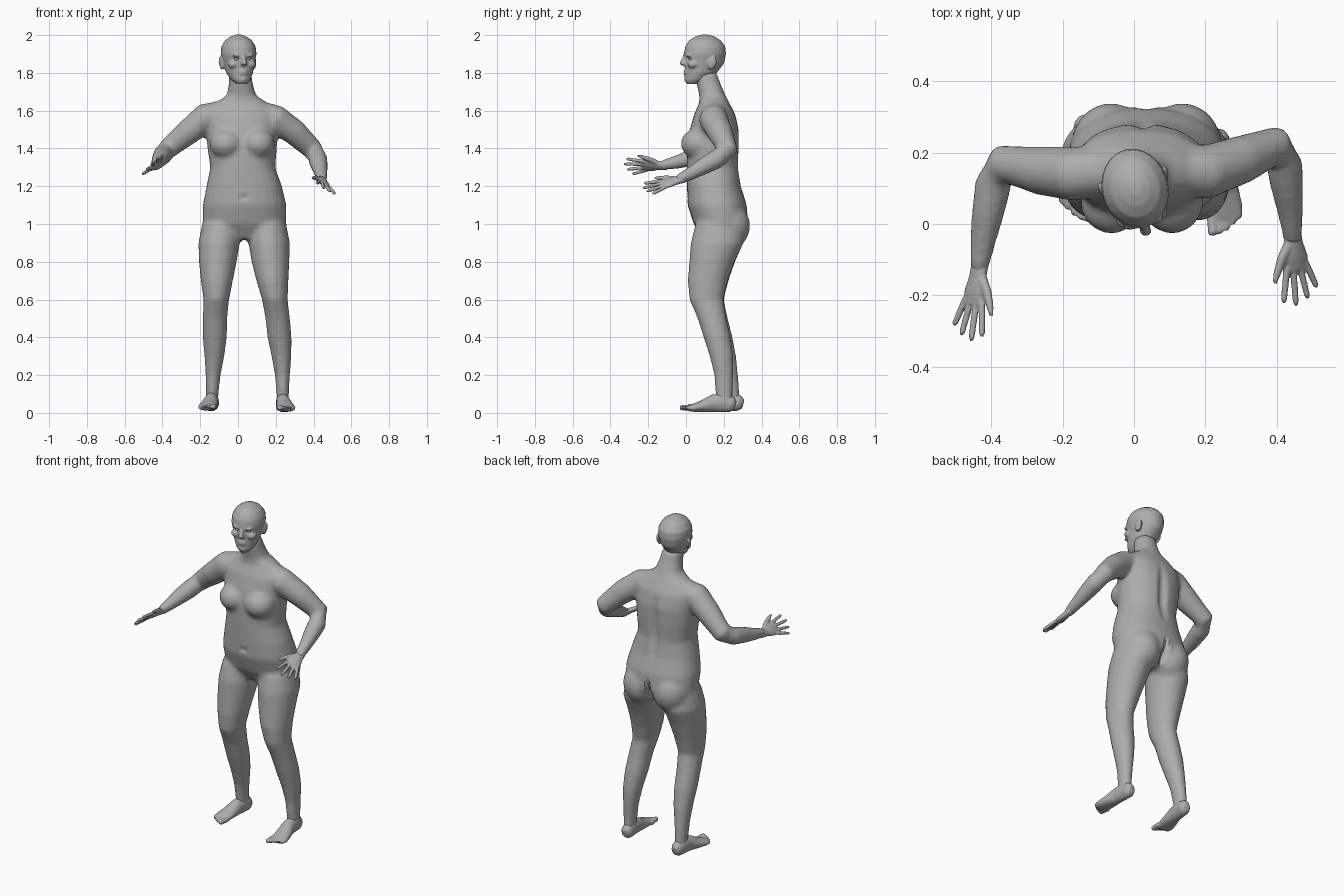
import bpy, bmesh, math
from mathutils import Matrix, Vector

if "Cube" in bpy.data.objects:
    bpy.data.objects.remove(bpy.data.objects["Cube"], do_unlink=True)

skin = bpy.data.materials.new("plain_grey")
skin.use_nodes = True
GREY = (0.42, 0.42, 0.42, 1)
skin.diffuse_color = GREY
skin.node_tree.nodes["Principled BSDF"].inputs["Base Color"].default_value = GREY
UP = Vector((0, 0, 1))


def loft(bm, rows, upright=False, sides=24, square=1.0, matrix=Matrix()):
    """Closed tube through rows of (x, y, z, half width, half depth)."""
    pts = [Vector(r[:3]) for r in rows]
    rings = []
    for i, row in enumerate(rows):
        side, other = Vector((1, 0, 0)), Vector((0, 1, 0))
        if not upright:
            t = (pts[min(i + 1, len(pts) - 1)] - pts[max(i - 1, 0)]).normalized()
            side = t.cross(UP).normalized()
            other = side.cross(t)
        ring = []
        for k in range(sides):
            ang = math.tau * k / sides
            c, s = math.cos(ang), math.sin(ang)
            c = math.copysign(abs(c) ** square, c)
            s = math.copysign(abs(s) ** square, s)
            ring.append(bm.verts.new(matrix @ (pts[i] + side * c * row[3] + other * s * row[4])))
        rings.append(ring)
    for a, b in zip(rings, rings[1:]):
        for k in range(sides):
            j = (k + 1) % sides
            bm.faces.new((a[k], a[j], b[j], b[k]))
    bm.faces.new(rings[0])
    bm.faces.new(rings[-1])


def ball(bm, centre, size, matrix=Matrix()):
    m = matrix @ Matrix.Translation(centre) @ Matrix.Diagonal((*size, 1))
    bmesh.ops.create_uvsphere(bm, u_segments=20, v_segments=12, radius=1, matrix=m)


def finish(name, bm, voxel, smoothing, dents=()):
    """Fuse the overlapping volumes into one skin, then press in soft dents."""
    bmesh.ops.recalc_face_normals(bm, faces=bm.faces)
    mesh = bpy.data.meshes.new(name)
    bm.to_mesh(mesh)
    bm.free()
    obj = bpy.data.objects.new(name, mesh)
    bpy.context.scene.collection.objects.link(obj)
    bpy.ops.object.select_all(action='DESELECT')
    obj.select_set(True)
    bpy.context.view_layer.objects.active = obj
    remesh = obj.modifiers.new("fuse", 'REMESH')
    remesh.mode = 'VOXEL'
    remesh.voxel_size = voxel
    relax = obj.modifiers.new("relax", 'SMOOTH')
    relax.factor, relax.iterations = 0.5, smoothing
    for mod in ("fuse", "relax"):
        bpy.ops.object.modifier_apply(modifier=mod)
    for centre, size, push in dents:
        for v in obj.data.vertices:
            d = Vector([(v.co[i] - centre[i]) / size[i] for i in range(3)]).length
            if d < 1:
                v.co += Vector(push) * (1 - d * d) ** 2
    obj.data.materials.clear()
    obj.data.materials.append(skin)
    bpy.ops.object.shade_smooth_by_angle(angle=math.radians(35))
    return obj


# Body: torso and neck
body = bmesh.new()
loft(body, [
    (.035, .18, .92, .12, .09), (.035, .185, 1, .222, .145),
    (.035, .165, 1.1, .222, .157), (.033, .148, 1.2, .2, .143),
    (.025, .14, 1.3, .172, .137), (.022, .143, 1.4, .184, .138),
    (.02, .15, 1.5, .19, .13), (.018, .152, 1.58, .19, .11),
    (.018, .15, 1.64, .14, .08), (.018, .14, 1.68, .078, .07),
    (.015, .12, 1.74, .064, .064), (.01, .105, 1.8, .06, .058)],
    upright=True, square=.9)

# Breasts and buttocks
for s in (-1, 1):
    ball(body, (.022 + s * .085, .062, 1.425), (.088, .09, .08))
    ball(body, (.035 + s * .1, .225, .99), (.11, .115, .125))

# Legs: shared thickness, a separate path for each side
thickness = [(1, .1, .12), (.9, .11, .14), (.8, .1, .12), (.7, .085, .106), (.6, .068, .09),
             (.5, .065, .077), (.4, .064, .072), (.3, .053, .063), (.2, .04, .051),
             (.1, .033, .046), (.05, .033, .046)]
right_path = [(-.09, .17), (-.1, .165), (-.107, .14), (-.112, .12), (-.115, .11), (-.122, .145),
              (-.123, .175), (-.125, .203), (-.132, .225), (-.136, .238), (-.138, .24)]
left_path = [(.155, .17), (.165, .165), (.172, .137), (.182, .115), (.195, .108), (.21, .138),
             (.22, .165), (.23, .188), (.235, .2), (.237, .202), (.237, .204)]
for path in (right_path, left_path):
    loft(body, [(x, y, *t) for (x, y), t in zip(path, thickness)], upright=True)

# Arms, bent at the elbow
arm_size = [.07, .076, .068, .055, .052, .046, .035, .026]
left_arm = [(.12, .15, 1.58), (.2, .145, 1.555), (.3, .18, 1.485), (.4, .22, 1.39),
            (.422, .165, 1.345), (.43, .1, 1.31), (.44, .02, 1.265), (.445, -.05, 1.23)]
right_arm = [(-.08, .15, 1.585), (-.17, .14, 1.565), (-.265, .15, 1.485), (-.37, .168, 1.4),
             (-.395, .11, 1.37), (-.41, .03, 1.35), (-.425, -.06, 1.325), (-.435, -.13, 1.31)]
for path in (left_arm, right_arm):
    loft(body, [(*p, r, r) for p, r in zip(path, arm_size)])

finish("body", body, .012, 8, [
    ((.025, .28, 1.38), (.04, .1, .24), (0, -.018, 0)),    # spine
    ((.03, .005, 1.14), (.03, .05, .02), (0, .012, 0)),    # navel
    ((.035, .32, .97), (.025, .1, .12), (0, -.04, 0)),     # seat cleft
])

# Head, turned a little to its left
turn = Matrix.Translation((.003, .1, 0)) @ Matrix.Rotation(math.radians(14), 4, 'Z')
head = bmesh.new()
loft(head, [
    (0, -.07, 1.74, .026, .028), (0, -.05, 1.762, .05, .06), (0, -.022, 1.8, .07, .086),
    (0, -.003, 1.85, .083, .106), (0, 0, 1.9, .094, .113), (0, .002, 1.94, .09, .107),
    (0, 0, 1.972, .07, .085), (0, 0, 1.992, .042, .052), (0, 0, 2.003, .015, .018)],
    upright=True, matrix=turn)
loft(head, [(0, -.104, 1.895, .009, .01), (0, -.118, 1.865, .011, .014),
            (0, -.124, 1.848, .017, .015), (0, -.112, 1.838, .014, .012)],
     upright=True, matrix=turn)                                   # nose
for z in (1.808, 1.796):
    ball(head, (0, -.103, z), (.025, .012, .0075), turn)          # lips
ball(head, (0, -.09, 1.765), (.026, .022, .02), turn)             # chin
for s in (-1, 1):
    ball(head, (s * .034, -.1, 1.893), (.026, .012, .007), turn)  # brow
    ball(head, (s * .045, -.075, 1.845), (.03, .03, .022), turn)  # cheek
    ball(head, (s * .088, .015, 1.85), (.01, .02, .034), turn)    # ear
    ball(head, (s * .094, .025, 1.86), (.007, .018, .026), turn)  # ear rim
sockets = [(turn @ Vector((s * .034, -.1, 1.874)), (.024, .04, .014), (0, .016, 0)) for s in (-1, 1)]
finish("head", head, .006, 3, sockets)

for s in (-1, 1):
    eye = bmesh.new()
    ball(eye, (s * .033, -.083, 1.873), (.014, .014, .009), turn)
    finish("left_eye" if s > 0 else "right_eye", eye, .003, 1)


# Feet with five toes each
def foot(name, ankle, s, angle):
    m = Matrix.Translation(ankle) @ Matrix.Rotation(angle, 4, 'Z') @ Matrix.Diagonal((s, 1, 1, 1))
    bm = bmesh.new()
    loft(bm, [(0, .062, .04, .02, .025), (0, .042, .045, .034, .042),
              (0, 0, .056, .036, .053), (0, -.06, .05, .038, .046),
              (.004, -.11, .036, .046, .032), (.008, -.16, .027, .05, .022),
              (.008, -.19, .023, .045, .015)], matrix=m)
    for i in range(5):
        x = -.032 + i * .02
        r = .015 if i == 0 else .0105 - i * .0005
        tip = -.232 + .003 * i * i
        loft(bm, [(x, -.165 + .004 * i, .025, r, r), (x, tip + .025, .027, r * .9, r),
                  (x, tip + .008, .028, r, r), (x, tip, .028, r * .5, r * .5)], sides=12, matrix=m)
    finish(name, bm, .006, 3)


foot("left_foot", (.237, .2, 0), 1, math.radians(4))
foot("right_foot", (-.138, .24, .006), -1, math.radians(-6))


# Hands with spread fingers; local x points to the thumb, local y to the fingertips
def hand(name, wrist, forward, thumb):
    f = Vector(forward).normalized()
    u = Vector(thumb)
    u = (u - f * u.dot(f)).normalized()
    m = Matrix.Translation(wrist) @ Matrix((u, f, u.cross(f))).transposed().to_4x4()
    bm = bmesh.new()
    loft(bm, [(0, -.03, 0, .025, .024), (0, .02, 0, .029, .018),
              (0, .06, 0, .04, .016), (0, .098, 0, .039, .01)], matrix=m)
    for i, length in enumerate((.1, .115, .105, .085)):
        base = Vector((.032 - i * .0215, .085, 0))
        splay = .24 - i * .19
        d = Vector((math.sin(splay), math.cos(splay), 0))
        loft(bm, [(*(base + d * length * t), r, r) for t, r in
                  ((0, .01), (.5, .0095), (.9, .0085), (1, .004))], sides=10, matrix=m)
    loft(bm, [(.012, .015, 0, .016, .015), (.045, .055, 0, .014, .013),
              (.066, .092, 0, .011, .01), (.078, .118, 0, .006, .006)], sides=12, matrix=m)
    finish(name, bm, .0045, 2)


hand("left_hand", (.445, -.035, 1.235), (.12, -1, -.28), (-.8, 0, .55))
hand("right_hand", (-.435, -.13, 1.31), (-.17, -1, -.02), (.72, 0, .7))
